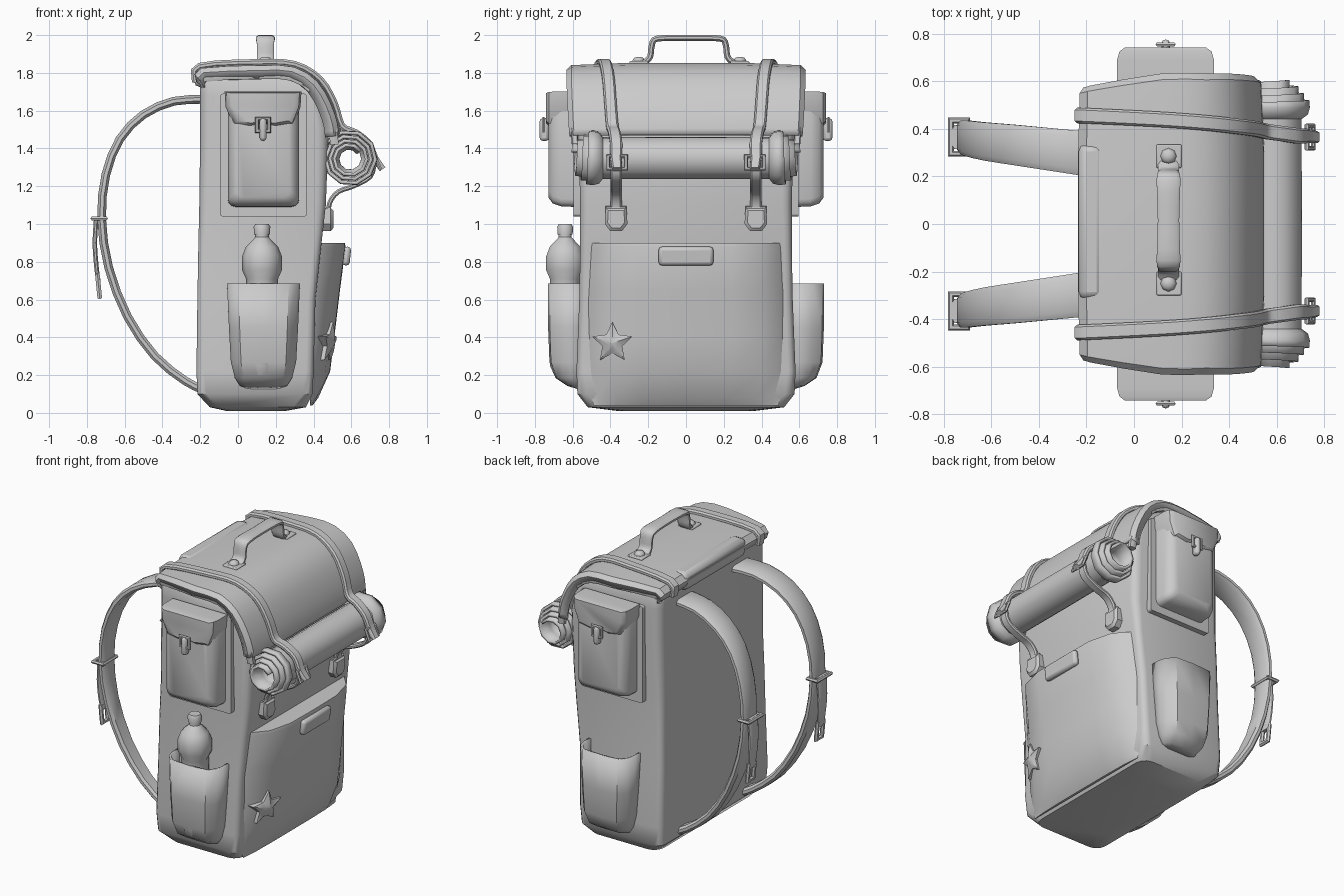
import bpy, bmesh
from math import sin, cos, pi, radians
from mathutils import Vector as V

if "Cube" in bpy.data.objects:
    bpy.data.objects.remove(bpy.data.objects["Cube"])


def finish(ob, angle=38):
    bpy.ops.object.select_all(action='DESELECT')
    ob.select_set(True)
    bpy.context.view_layer.objects.active = ob
    bpy.ops.object.shade_smooth_by_angle(angle=radians(angle))
    return ob


def loft(name, rings, closed=True, caps=True, cyclic=False, solid=0):
    """Skin a list of equally long point rings."""
    bm = bmesh.new()
    vs = [[bm.verts.new(p) for p in r] for r in rings]
    n, m = len(rings[0]), len(rings)
    for i in range(m if cyclic else m - 1):
        a, b = vs[i], vs[(i + 1) % m]
        for j in range(n if closed else n - 1):
            k = (j + 1) % n
            bm.faces.new((a[j], a[k], b[k], b[j]))
    if caps and not cyclic:
        bm.faces.new(vs[0])
        bm.faces.new(vs[-1])
    bmesh.ops.recalc_face_normals(bm, faces=bm.faces)
    me = bpy.data.meshes.new(name)
    bm.to_mesh(me)
    bm.free()
    ob = bpy.data.objects.new(name, me)
    bpy.context.collection.objects.link(ob)
    if solid:
        md = ob.modifiers.new("thickness", 'SOLIDIFY')
        md.thickness, md.offset = solid, 0
    return finish(ob)


def rrect(x0, x1, y0, y1, r, seg=3):
    """Rounded rectangle as 2D points."""
    pts = []
    for cx, cy, a in ((x1 - r, y1 - r, 0), (x0 + r, y1 - r, 1), (x0 + r, y0 + r, 2), (x1 - r, y0 + r, 3)):
        for i in range(seg + 1):
            t = (a + i / seg) * pi / 2
            pts.append((cx + r * cos(t), cy + r * sin(t)))
    return pts


def smooth(pts, n=3):
    """Catmull-Rom resampling."""
    P = [V(p) for p in pts]
    P = [2 * P[0] - P[1]] + P + [2 * P[-1] - P[-2]]
    out = []
    for a, b, c, d in zip(P, P[1:], P[2:], P[3:]):
        for i in range(n):
            t = i / n
            out.append(.5 * (2 * b + (c - a) * t + (2 * a - 5 * b + 4 * c - d) * t * t + (3 * b - a - 3 * c + d) * t ** 3))
    return out + [P[-2]]


def strap(name, pts, t=.03, side=(0, 1, 0), n=3):
    """Flat padded band through (x, y, z, width) points."""
    P, side, rings = smooth(pts, n), V(side), []
    for i, p in enumerate(P):
        tan = (P[min(i + 1, len(P) - 1)] - P[max(i - 1, 0)]).to_3d()
        nor = tan.cross(side).normalized()
        sec = ((.5, .2), (.36, .5), (-.36, .5), (-.5, .2), (-.5, -.2), (-.36, -.5), (.36, -.5), (.5, -.2))
        rings.append([p.to_3d() + side * p[3] * a + nor * t * b for a, b in sec])
    return loft(name, rings)


def frame(name, c, u, v, hu, hv, t=.01):
    """Rectangular wire buckle in the plane u, v."""
    c, u, v = V(c), V(u).normalized(), V(v).normalized()
    w = u.cross(v)
    loft(name, [[c + u * a * (hu + t * cos(k * pi / 3)) + v * b * (hv + t * cos(k * pi / 3)) + w * t * sin(k * pi / 3)
                 for k in range(6)] for a, b in ((1, 1), (-1, 1), (-1, -1), (1, -1))], cyclic=True)


def box(name, c, size, bevel=.015, tilt=0):
    bpy.ops.mesh.primitive_cube_add(size=1, location=c)
    ob = bpy.context.object
    ob.name, ob.scale = name, size
    bpy.ops.object.transform_apply(location=False, rotation=False)
    ob.rotation_euler.y = tilt
    md = ob.modifiers.new("bevel", 'BEVEL')
    md.width, md.segments = bevel, 2
    return finish(ob)


def lathe(name, c, prof, n=12):
    loft(name, [[(c[0] + r * cos(2 * pi * k / n), c[1] + r * sin(2 * pi * k / n), z) for k in range(n)] for r, z in prof])


# main sack
loft("sack", [[(x, y, z) for x, y in rrect(a, b, -h, h, r)] for z, a, b, h, r in (
    (.01, -.06, .25, .36, .1), (.03, -.15, .36, .52, .07), (.1, -.215, .395, .575, .05), (.22, -.22, .40, .58, .04),
    (.6, -.215, .41, .565, .04), (.88, -.21, .44, .56, .04), (1.1, -.205, .465, .56, .05), (1.5, -.2, .48, .57, .06),
    (1.68, -.2, .44, .57, .06), (1.76, -.2, .36, .57, .06), (1.805, -.19, .25, .55, .06))])

# lid: arched cover with drooping side rims
lid = smooth([(-.215, 1.765, .56), (-.195, 1.825, .57), (.12, 1.84, .62), (.3, 1.83, .62),
              (.42, 1.755, .62), (.49, 1.64, .615), (.525, 1.54, .61), (.535, 1.47, .605)], 2)
rings = []
for x, z, h in lid:
    d = (V((x, z)) - V((.05, 1.4))).normalized()
    rings.append([(x - d.x * o, f * h, z - d.y * o) for f, o in
                  ((-.97, .07), (-1, .03), (-.97, .012), (-.5, 0), (.5, 0), (.97, .012), (1, .03), (.97, .07))])
loft("lid", rings, closed=False, caps=False, solid=.025)
for s in (1, -1):
    strap("lid_rim", [(x - (x - .05) * .05, s * (h - .018), z - .05, .035) for x, z, h in lid[2:]], .045, n=1)

# bar pad along the back edge
box("back_edge_pad", (-.18, .01, 1.785), (.105, .65, .12), .03)

# carry handle with base tabs
strap("handle", [(.145, y + .015, z, w) for y, z, w in (
    (-.24, 1.85, .09), (-.205, 1.885, .09), (-.195, 1.95, .09), (-.165, 1.982, .1), (0, 1.985, .09),
    (.165, 1.982, .1), (.195, 1.95, .09), (.205, 1.885, .09), (.24, 1.85, .09))], .032, (1, 0, 0))
for y in (-.25, .285):
    box("handle_tab", (.147, y, 1.85), (.105, .1, .025), .006)
    lathe("handle_rivet", (.145, y), ((.034, 1.85), (.034, 1.866), (.024, 1.88), (.008, 1.885)), 8)

# front pocket, bulging outwards
tt = [-1, -.99, -.93, -.75, -.45, 0, .45, .75, .93, .99, 1]
loft("front_pocket", [[(.38 + (xc - .38) * (1 - abs(t) ** 5), t * h, z) for t in tt] for z, xc, h in (
    (.04, .395, .49), (.08, .425, .5), (.22, .488, .525), (.4, .51, .535), (.65, .54, .54), (.88, .57, .54), (.9, .565, .54))])
box("pocket_tag", (.575, 0, .83), (.04, .29, .1), .018, radians(6))

# star badge
star = []
for o, k in ((-.03, 1), (.012, 1), (.03, .45), (.038, .05)):
    ring = []
    for i in range(10):
        r = (.112 if i % 2 == 0 else .055) * k
        a = i * pi / 5 + pi / 2
        y, z = r * cos(a), r * sin(a)
        ring.append((.476 + o + z * .14 + y * .26, -.39 + y, .37 + z))
    star.append(ring)
loft("star_badge", star)

# bedroll: spiral sheet telescoping at the ends, squeezed in the middle by the straps
N, sheets = 34, []
for i in range(N + 1):
    a, r = i * pi / 5 + .6, .072 + .08 * i / N
    L = .605 - .1 * i / N
    sheets.append([(.59 + r * f * cos(a), y, 1.345 + r * f * sin(a)) for y, f in (
        (-L, .98), (-.49, 1), (-.465, .95), (-.445, .76), (0, .76), (.445, .76), (.465, .95), (.49, 1), (L, .98))])
loft("bedroll", sheets, closed=False, caps=False, solid=.018)

for s in (1, -1):
    # lid straps over the bedroll, with buckles
    strap("lid_strap", [(-.225, s * .455, 1.75, .065), (-.205, s * .455, 1.835, .065), (.1, s * .44, 1.855, .065),
                        (.3, s * .425, 1.845, .065), (.435, s * .41, 1.765, .065), (.51, s * .4, 1.64, .065),
                        (.55, s * .39, 1.52, .065), (.62, s * .38, 1.485, .065), (.69, s * .37, 1.43, .065),
                        (.725, s * .37, 1.35, .06), (.765, s * .365, 1.29, .05)], .036)
    frame("roll_buckle", (.74, s * .365, 1.325), (0, 1, 0), (.4, 0, -1), .047, .035)
    strap("roll_strap", [(.725, s * .37, 1.33, .06), (.7, s * .37, 1.25, .06), (.61, s * .37, 1.2, .06),
                         (.53, s * .37, 1.17, .06), (.485, s * .37, 1.11, .06), (.475, s * .37, 1.02, .06)], .025)
    frame("lower_buckle", (.485, s * .37, 1.055), (0, 1, 0), (0, 0, 1), .045, .03)
    loft("buckle_pad", [[(x, s * .37 + y * k, 1.03 + z * k) for y, z in (
        (-.055, .055), (.055, .055), (.06, -.03), (.03, -.068), (-.03, -.068), (-.06, -.03))]
        for x, k in ((.45, 1), (.49, 1), (.505, .75))])

    # upper side pocket with plate, flap and clasp
    loft("side_plate", [[(x, s * y, z) for x, z in rrect(-.095, .365, 1.04, 1.69, .015)] for y in (.55, .595)])
    loft("side_pocket", [[(x, s * y, z) for x, z in rrect(-.055 + i, .325 - i, 1.09 + i, 1.69 - i * .3, .04)]
                         for y, i in ((.57, 0), (.66, .003), (.705, .018), (.728, .05))])
    flap = [(-.065, 1.7), (.33, 1.7), (.325, 1.62), (.29, 1.53), (.2, 1.515), (.13, 1.53), (.06, 1.515), (-.02, 1.53), (-.06, 1.62)]
    loft("side_flap", [[(.13 + (x - .13) * k, s * y, 1.65 + (z - 1.65) * k) for x, z in flap]
                       for y, k in ((.59, 1.03), (.69, 1.03), (.725, .98), (.742, .86))])
    frame("clasp_ring", (.133, s * .755, 1.525), (1, 0, 0), (0, 0, 1), .032, .032)
    box("clasp_tongue", (.133, s * .75, 1.5), (.036, .05, .12), .016)

    # lower side pocket, open at the top
    px = [(-1, -.15), (-1, .35), (-.93, .65), (-.7, .95), (0, 1), (.7, .95), (.93, .65), (1, .35), (1, -.15)]
    loft("bottle_pocket", [[(.135 + u * hx, s * (.565 + v * d), z) for u, v in px] for z, hx, d in (
        (.135, .08, .01), (.15, .12, .06), (.19, .145, .12), (.27, .165, .15), (.45, .175, .157), (.685, .185, .157))],
        closed=False, caps=False, solid=.016)

    # shoulder strap
    strap("shoulder_strap", [(-.18, s * .292, 1.66, .19), (-.34, s * .312, 1.65, .18), (-.5, s * .332, 1.58, .17),
                             (-.625, s * .347, 1.45, .16), (-.7, s * .36, 1.26, .15), (-.722, s * .365, 1.03, .14),
                             (-.685, s * .365, .77, .125), (-.585, s * .36, .51, .115), (-.44, s * .35, .3, .105),
                             (-.28, s * .345, .17, .1), (-.19, s * .34, .125, .1)], .046, n=2)
    frame("strap_slider", (-.735, s * .365, 1.03), (0, 1, 0), (1, 0, 0), .07, .034, .012)
    strap("strap_tail", [(-.75, s * .365, 1.04, .1), (-.758, s * .365, .9, .09), (-.75, s * .365, .78, .08),
                         (-.74, s * .365, .7, .055)], .024)
    frame("tail_buckle", (-.738, s * .365, .67), (0, 1, 0), (-.1, 0, 1), .03, .055, .014)

# water bottle in the -y pocket
lathe("bottle", (.127, -.64), ((.06, .2), (.085, .25), (.085, .66), (.085, .71), (.105, .755), (.105, .83), (.085, .88),
                               (.045, .92), (.036, .93), (.036, .95)), 10)
lathe("bottle_cap", (.127, -.64), ((.042, .945), (.044, .985), (.036, 1.0)), 10)
